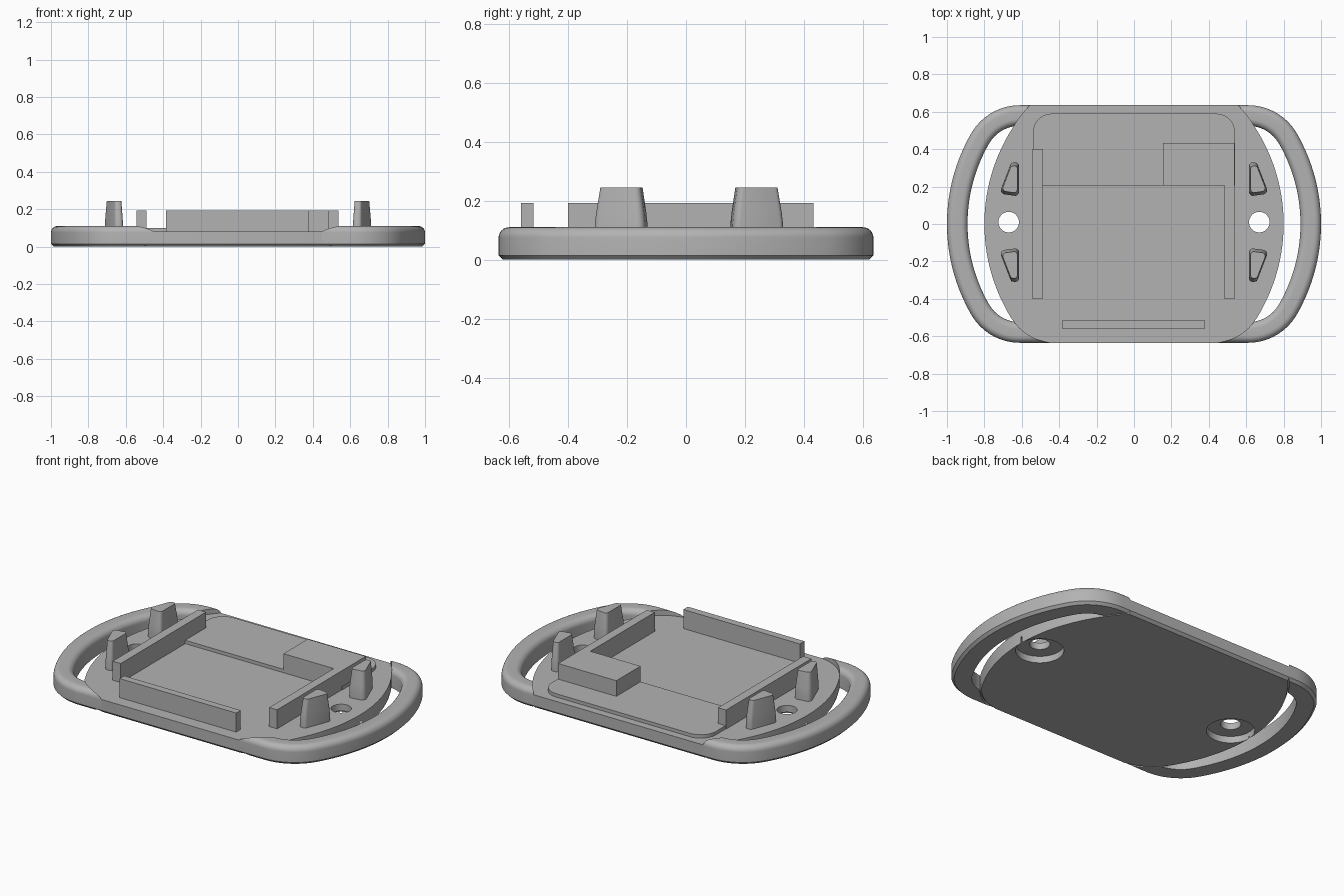
import bpy, bmesh, math

old = bpy.data.objects.get("Cube")
if old:
    bpy.data.objects.remove(old, do_unlink=True)

grey = bpy.data.materials.new("plain grey")
grey.use_nodes = True
colour = (0.45, 0.45, 0.45, 1)
grey.diffuse_color = colour
grey.node_tree.nodes["Principled BSDF"].inputs["Base Color"].default_value = colour

HALF_Y, PLATE_Z, HOLE = 0.635, 0.08, (0.67, 0.01)


def loft(name, rings, closed=False):
    """Skin equal-length rings of points; cap the ends unless closed."""
    bm = bmesh.new()
    loops = [[bm.verts.new(p) for p in ring] for ring in rings]
    n = len(loops[0])
    for a, b in zip(loops, loops[1:]):
        for i in range(n):
            j = (i + 1) % n
            bm.faces.new((a[i], a[j], b[j], b[i]))
    bm.faces.new(loops[0][::-1])
    bm.faces.new(loops[-1])
    bmesh.ops.recalc_face_normals(bm, faces=bm.faces)
    mesh = bpy.data.meshes.new(name)
    bm.to_mesh(mesh)
    bm.free()
    mesh.materials.append(grey)
    obj = bpy.data.objects.new(name, mesh)
    bpy.context.collection.objects.link(obj)
    return obj


def prism(name, outline, z0, z1):
    return loft(name, [[(x, y, z) for x, y in outline] for z in (z0, z1)])


def box(name, x0, x1, y0, y1, z0, z1):
    return prism(name, [(x0, y0), (x1, y0), (x1, y1), (x0, y1)], z0, z1)


def activate(obj):
    bpy.ops.object.select_all(action='DESELECT')
    obj.select_set(True)
    bpy.context.view_layer.objects.active = obj


def cut(obj, cutter):
    cutter.hide_render = True
    mod = obj.modifiers.new("cut", 'BOOLEAN')
    mod.operation, mod.solver, mod.object = 'DIFFERENCE', 'EXACT', cutter
    activate(obj)
    bpy.ops.object.modifier_apply(modifier=mod.name)
    bpy.data.objects.remove(cutter, do_unlink=True)


def smooth(obj, degrees=30):
    activate(obj)
    bpy.ops.object.shade_smooth_by_angle(angle=math.radians(degrees))


def arc(cx, cy, r, a0, a1, steps):
    angles = [math.radians(a0 + (a1 - a0) * i / steps) for i in range(steps + 1)]
    return [(cx + r * math.cos(a), cy + r * math.sin(a)) for a in angles]


# Bulging side edge of the plate, front to back, flaring inward at the front
def bulge(y, r=0.95):
    return 0.8 - r + math.sqrt(r * r - y * y)


def bezier(a, b, c, t):
    return tuple((1 - t) ** 2 * p + 2 * t * (1 - t) * q + t * t * s for p, q, s in zip(a, b, c))


joint = -0.45
edge = [bezier((0.45, -HALF_Y), (0.61, -0.61), (bulge(joint), joint), i / 10) for i in range(10)]
edge += [(bulge(y), y) for y in (joint + (HALF_Y - joint) * i / 32 for i in range(33))]


def both_sides(right):
    return right + [(-x, y) for x, y in reversed(right)]


# Base plate with a chamfered lower front and back
outline = both_sides(edge)
plate = loft("base_plate", [[(x, y * s, z) for x, y in outline]
                            for s, z in ((0.977, 0), (1, 0.015), (1, PLATE_Z))])
for side in (1, -1):
    x, y = HOLE[0] * side, HOLE[1]
    cut(plate, prism("hole_cutter", arc(x, y, 0.055, 0, 352.5, 47), -0.1, 0.2))
    cut(plate, prism("recess_cutter", arc(x, y, 0.13, 0, 354, 59), -0.1, 0.04))
smooth(plate, 25)

# Handles: a rounded bar swept round each end, trimmed against the plate
profile = [(0.015, 0), (0, 0.015)]
profile += arc(0.035, 0.075, 0.035, 180, 90, 8)
profile += arc(0.075, 0.075, 0.035, 90, 0, 8)
profile += [(0.11, 0)]

CORNER_X, CORNER_R, TURN = 0.61, 0.3, 30
corner_y = HALF_Y - CORNER_R
big_r = (corner_y + CORNER_R * math.sin(math.radians(TURN))) / math.sin(math.radians(TURN))


def path_half(offset):
    """Quarter of the handle path, from the middle of the end to the back."""
    pts = arc(1 - big_r, 0, big_r - offset, 0, TURN, 16)
    pts += arc(CORNER_X, corner_y, CORNER_R - offset, TURN, 90, 16)[1:]
    return pts + [(0.4, HALF_Y - offset)]


def path(offset):
    half = path_half(offset)
    return [(x, -y) for x, y in reversed(half[1:])] + half


for side, name in ((1, "left_handle"), (-1, "right_handle")):
    tracks = [[(x * side, y, z) for x, y in path(d)] for d, z in profile]
    handle = loft(name, [list(ring) for ring in zip(*tracks)])
    trim = [(edge[0][0], -0.7)] + edge + [(edge[-1][0], 0.7)]
    cut(handle, prism("plate_cutter", both_sides(trim), -0.1, 0.3))
    smooth(handle, 35)

# Raised shelf with rounded back corners
pad = [(0.54, 0.205)] + arc(0.44, 0.49, 0.1, 0, 90, 10)
smooth(prism("raised_shelf", both_sides(pad), 0.07, 0.1))

# Retaining walls and corner block
WALL_Z = 0.193
box("right_rail", -0.543, -0.49, -0.4, 0.4, 0.07, WALL_Z)
box("left_rail", 0.485, 0.537, -0.4, 0.3, 0.07, WALL_Z)
box("corner_block", 0.155, 0.537, 0.205, 0.432, 0.07, WALL_Z)
box("front_wall", -0.385, 0.38, -0.56, -0.517, 0.07, WALL_Z)

# Four tapered wedge posts around the holes
wedge = (arc(0.637, 0.172, 0.022, 180, 260, 5) + arc(0.688, 0.182, 0.024, 280, 370, 5)
         + arc(0.644, 0.311, 0.018, 20, 90, 4) + arc(0.633, 0.311, 0.018, 90, 180, 4))
mid_x, mid_y = 0.66, 0.235
for sx, end in ((1, "left"), (-1, "right")):
    for sy, row in ((1, "back"), (-1, "front")):
        rings = []
        for scale, z in ((1, 0.07), (1, 0.12), (0.95, 0.16), (0.8, 0.245)):
            rings.append([(sx * (mid_x + (x - mid_x) * scale),
                           HOLE[1] + sy * (mid_y + (y - mid_y) * scale - HOLE[1]), z)
                          for x, y in wedge])
        smooth(loft(f"{row}_{end}_post", rings), 35)
